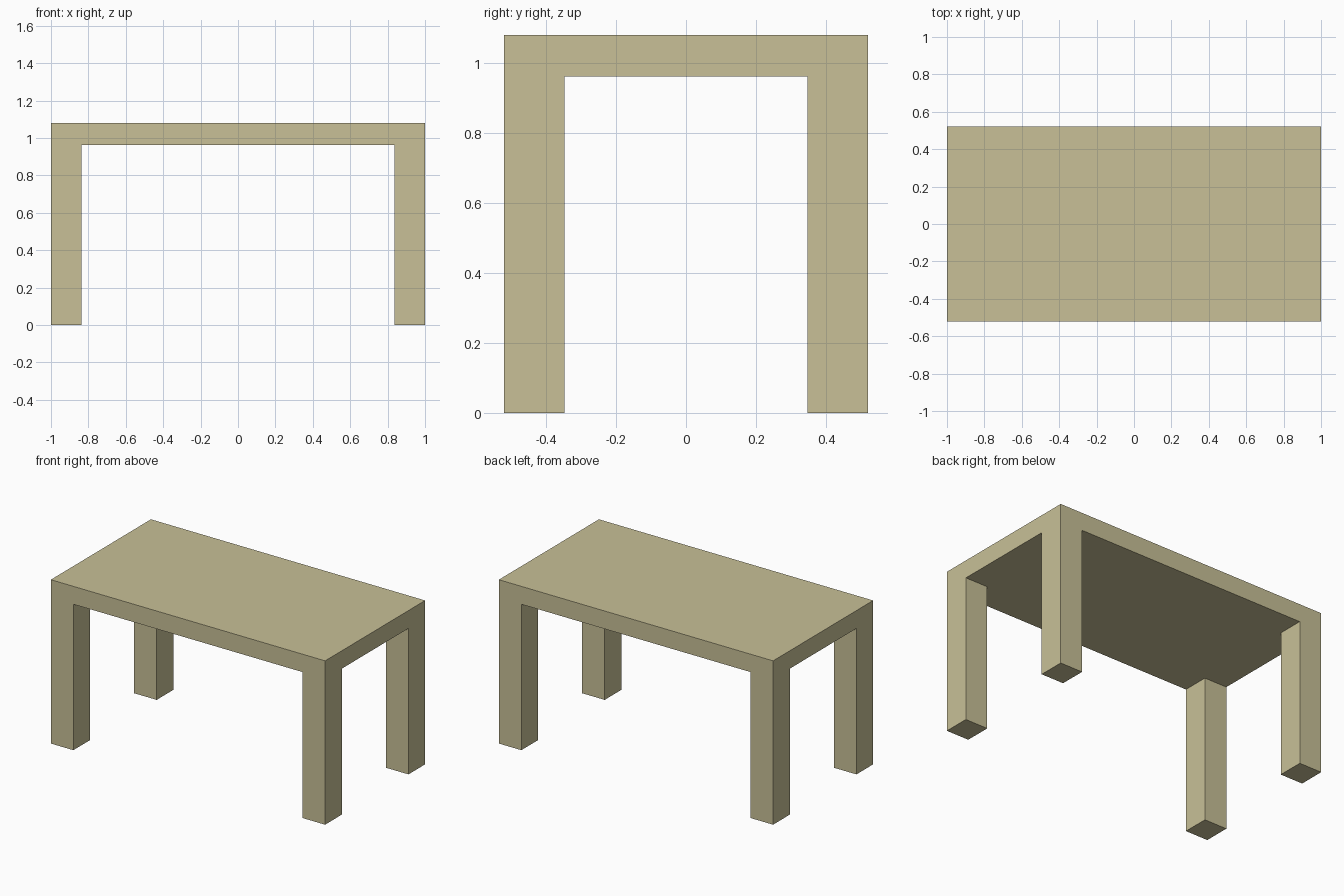
import bpy, bmesh
from mathutils import Vector

if "Cube" in bpy.data.objects:
    bpy.data.objects.remove(bpy.data.objects["Cube"])

HALF_X, HALF_Y = 1.0, 0.521          # table top half sizes
INNER_X, INNER_Y = 0.836, 0.347      # inner faces of the legs
UNDER, TOP = 0.962, 1.08             # underside and top heights

bm = bmesh.new()

# Table top slab
bmesh.ops.create_cube(bm, size=1)
for v in bm.verts:
    v.co = Vector((v.co.x * 2 * HALF_X, v.co.y * 2 * HALF_Y,
                   TOP if v.co.z > 0 else UNDER))

# Cut the slab along the inner leg lines
for axis, d in ((Vector((1, 0, 0)), INNER_X), (Vector((0, 1, 0)), INNER_Y)):
    for s in (-1, 1):
        bmesh.ops.bisect_plane(bm, geom=bm.verts[:] + bm.edges[:] + bm.faces[:],
                               plane_co=axis * d * s, plane_no=axis)

# Four legs pulled down from the corner squares of the underside
bm.normal_update()
corners = []
for f in bm.faces:
    c = f.calc_center_median()
    if f.normal.z < -0.9 and abs(c.x) > INNER_X and abs(c.y) > INNER_Y:
        corners.append(f)
legs = bmesh.ops.extrude_discrete_faces(bm, faces=corners)["faces"]
for f in legs:
    for v in f.verts:
        v.co.z = 0

# Merge flat areas into clean faces
bmesh.ops.dissolve_limit(bm, angle_limit=0.01, verts=bm.verts[:], edges=bm.edges[:])
bmesh.ops.recalc_face_normals(bm, faces=bm.faces[:])

mesh = bpy.data.meshes.new("table")
bm.to_mesh(mesh)
bm.free()
table = bpy.data.objects.new("table", mesh)
bpy.context.collection.objects.link(table)

# Pale wood colour
mat = bpy.data.materials.new("pale_wood")
mat.diffuse_color = (0.58, 0.53, 0.31, 1)
mat.use_nodes = True
mat.node_tree.nodes["Principled BSDF"].inputs["Base Color"].default_value = mat.diffuse_color
mesh.materials.append(mat)
